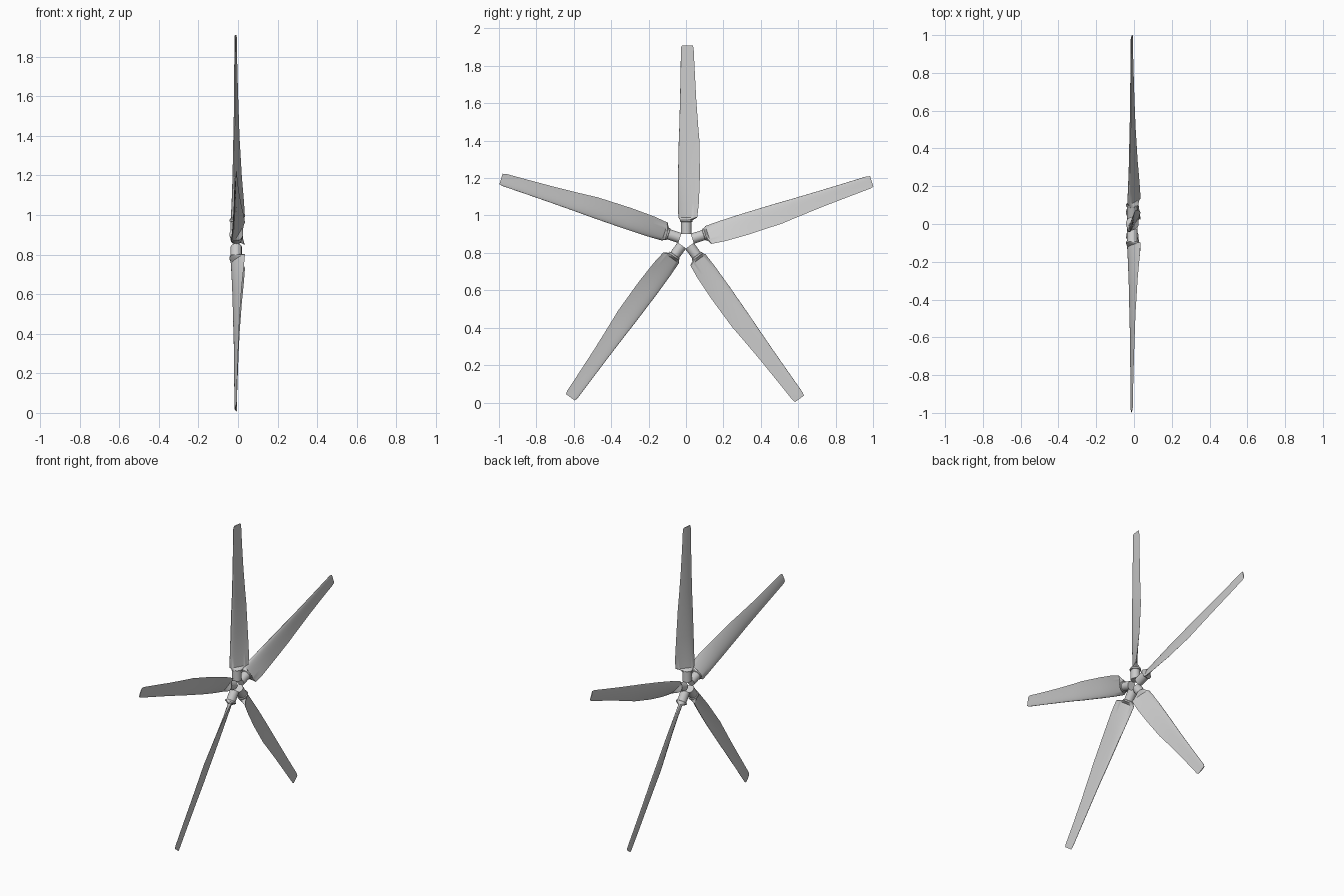
import bpy, bmesh
from math import pi, cos, sin
from mathutils import Matrix

if "Cube" in bpy.data.objects:
    bpy.data.objects.remove(bpy.data.objects["Cube"])

N = 32            # points around each section
HUB_Z = 0.867     # height of the rotor axis
AXIS_X = -0.009   # fore-aft offset of the blade axis


def circle(radius, z):
    return [(AXIS_X - radius * 0.545 * cos(a) - radius * 0.838 * sin(a),
             0.002 - radius * 0.838 * cos(a) + radius * 0.545 * sin(a), z)
            for a in (2 * pi * i / N for i in range(N))]


def airfoil(z, lead, trail, thick):
    # closed section from leading edge (x, y) to trailing edge (x, y)
    dx, dy = trail[0] - lead[0], trail[1] - lead[1]
    pts = []
    for i in range(N):
        a = 2 * pi * i / N
        c = (1 - cos(a)) / 2
        t = thick * (5 * (0.2969 * c ** .5 - 0.126 * c - 0.3516 * c * c
                          + 0.2843 * c ** 3 - 0.1015 * c ** 4))
        t *= 1 if a < pi else -1
        t += 0.025 * 4 * c * (1 - c)      # slight camber
        pts.append((lead[0] + dx * c - dy * t, lead[1] + dy * c + dx * t, z))
    return pts


# Blade sections: radius, leading x/y, trailing x/y, relative thickness
sections = [
    (0.122, -0.033, -0.040, 0.035, 0.060, 0.20),
    (0.200, -0.029, -0.043, 0.030, 0.069, 0.17),
    (0.330, -0.024, -0.043, 0.019, 0.074, 0.15),
    (0.520, -0.020, -0.039, 0.008, 0.073, 0.13),
    (0.600, -0.018, -0.036, 0.005, 0.066, 0.13),
    (0.750, -0.017, -0.032, 0.000, 0.055, 0.12),
    (0.900, -0.016, -0.029, -0.004, 0.047, 0.11),
    (1.025, -0.015, -0.027, -0.006, 0.041, 0.11),
    (1.042, -0.014, -0.022, -0.007, 0.036, 0.10),
]

# Root cylinder and collar lead into the lofted blade
rings = [circle(0.028, 0.035), circle(0.028, 0.098),
         circle(0.033, 0.100), circle(0.034, 0.108)]
rings += [airfoil(r, (lx, ly), (tx, ty), t) for r, lx, ly, tx, ty, t in sections]


def make_blade_mesh():
    bm = bmesh.new()
    loops = [[bm.verts.new(p) for p in ring] for ring in rings]
    for a, b in zip(loops, loops[1:]):
        for i in range(N):
            j = (i + 1) % N
            bm.faces.new((a[i], a[j], b[j], b[i]))
    bm.faces.new(loops[0][::-1])
    bm.faces.new(loops[-1])
    bmesh.ops.recalc_face_normals(bm, faces=bm.faces)
    mesh = bpy.data.meshes.new("rotor_blade")
    bm.to_mesh(mesh)
    bm.free()
    return mesh


# Five blades around the x axis
for k in range(5):
    mesh = make_blade_mesh()
    mesh.transform(Matrix.Translation((0, 0, HUB_Z)) @ Matrix.Rotation(k * 2 * pi / 5, 4, 'X'))
    blade = bpy.data.objects.new(f"rotor_blade_{k + 1}", mesh)
    bpy.context.collection.objects.link(blade)
    bpy.ops.object.select_all(action='DESELECT')
    blade.select_set(True)
    bpy.context.view_layer.objects.active = blade
    bpy.ops.object.shade_smooth_by_angle(angle=0.6)
